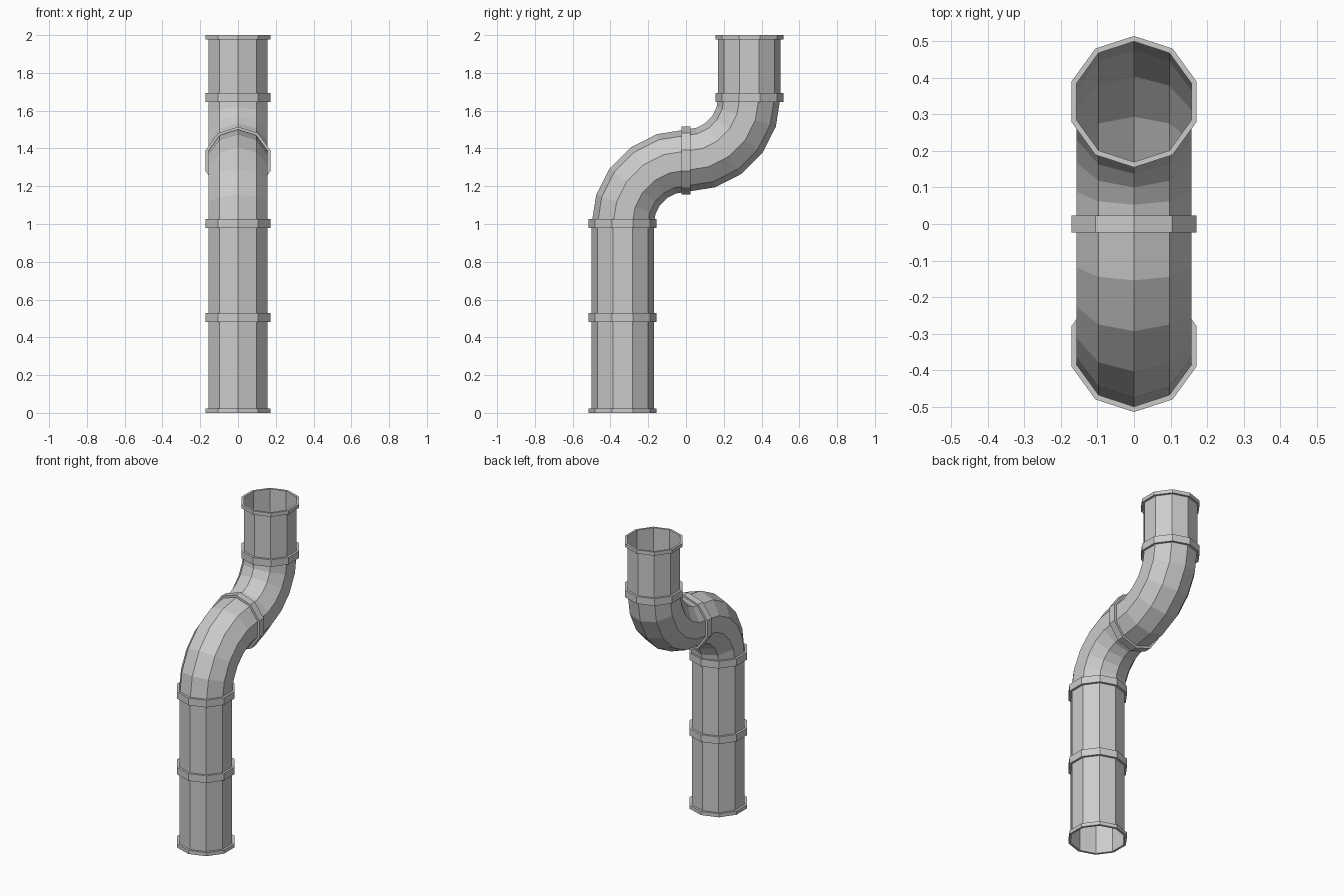
import bpy
from math import sin, cos, pi, radians

if "Cube" in bpy.data.objects:
    bpy.data.objects.remove(bpy.data.objects["Cube"])

SIDES = 10
R_PIPE, R_COLLAR = 0.165, 0.18
BEND = 0.335          # centreline radius of each elbow
HALF = 0.0235         # half width of a collar


def sweep(name, stations):
    """Skin decagon rings; each station is (y, z, tilt towards +y, radius)."""
    verts, faces = [], []
    for y, z, t, r in stations:
        for i in range(SIDES):
            a = 2 * pi * i / SIDES
            verts.append((r * sin(a), y + r * cos(a) * cos(t), z - r * cos(a) * sin(t)))
    for s in range(len(stations) - 1):
        for i in range(SIDES):
            j = (i + 1) % SIDES
            b, c = s * SIDES, (s + 1) * SIDES
            faces.append((b + i, c + i, c + j, b + j))
    mesh = bpy.data.meshes.new(name)
    mesh.from_pydata(verts, [], faces)
    mesh.update()
    obj = bpy.data.objects.new(name, mesh)
    bpy.context.collection.objects.link(obj)
    return obj


def collar(name, y, z, t=0.0, start=-HALF, end=HALF):
    """Raised band with end rims, running along the pipe direction."""
    profile = [(start, R_PIPE), (start, R_COLLAR), (end, R_COLLAR), (end, R_PIPE)]
    sweep(name, [(y + d * sin(t), z + d * cos(t), t, r) for d, r in profile])


angles = [radians(18 * k) for k in range(6)]
top_bend = 1 + 2 * BEND

# Straight pipes
sweep("lower_pipe", [(-BEND, z, 0, R_PIPE) for z in (0, 0.5, 1)])
sweep("upper_pipe", [(BEND, z, 0, R_PIPE) for z in (top_bend, 2)])

# Elbows
sweep("lower_elbow", [(-BEND * cos(a), 1 + BEND * sin(a), a, R_PIPE) for a in angles])
sweep("upper_elbow", [(BEND * sin(a), top_bend - BEND * cos(a), pi / 2 - a, R_PIPE)
                      for a in angles])

# Collars
collar("bottom_collar", -BEND, 0, start=0)
collar("lower_pipe_collar", -BEND, 0.505)
collar("lower_elbow_collar", -BEND, 1.002)
collar("middle_collar", 0, 1 + BEND, t=pi / 2)
collar("upper_elbow_collar", BEND, top_bend)
collar("top_collar", BEND, 2, end=0)
